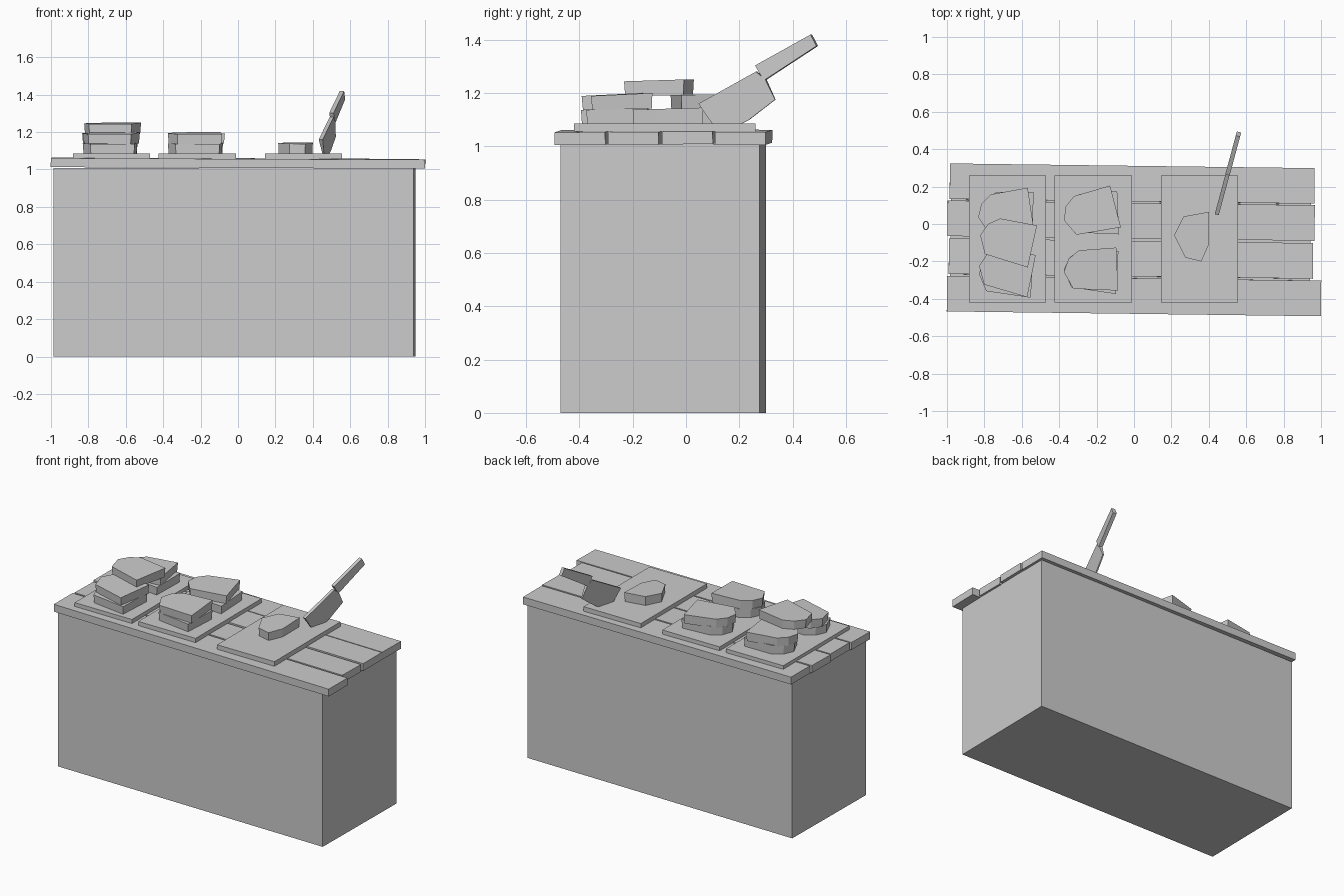
import bpy, bmesh
from math import radians
from mathutils import Vector

if "Cube" in bpy.data.objects:
    bpy.data.objects.remove(bpy.data.objects["Cube"])


def finish(name, bm, loc=(0, 0, 0), rot=(0, 0, 0)):
    bmesh.ops.recalc_face_normals(bm, faces=bm.faces)
    mesh = bpy.data.meshes.new(name)
    bm.to_mesh(mesh)
    bm.free()
    ob = bpy.data.objects.new(name, mesh)
    bpy.context.collection.objects.link(ob)
    ob.location = loc
    ob.rotation_euler = [radians(a) for a in rot]
    return ob


def box(name, loc, size, rot=(0, 0, 0)):
    bm = bmesh.new()
    bmesh.ops.create_cube(bm, size=1)
    bmesh.ops.scale(bm, vec=size, verts=bm.verts)
    return finish(name, bm, loc, rot)


def loft(name, bottom, top, loc=(0, 0, 0), rot=(0, 0, 0)):
    """Closed solid between two matching outlines."""
    bm = bmesh.new()
    a = [bm.verts.new(p) for p in bottom]
    b = [bm.verts.new(p) for p in top]
    bm.faces.new(a)
    bm.faces.new(b)
    for i in range(len(a)):
        j = (i + 1) % len(a)
        bm.faces.new((a[i], a[j], b[j], b[i]))
    return finish(name, bm, loc, rot)


# Counter body, turned slightly
box("counter_body", (-0.018, -0.085, 0.504), (1.925, 0.745, 1.008), (0, 0, -0.74))

# Worktop planks: left x, right x, centre y, z, roll
planks = [(-1.0, 1.0, -0.385, 1.033, 0.4), (-0.99, 0.957, -0.185, 1.034, -0.5),
          (-0.997, 0.966, 0.018, 1.036, 0.3), (-0.985, 0.965, 0.216, 1.034, -0.3)]
for i, (x0, x1, y, z, roll) in enumerate(planks):
    box(f"worktop_plank_{i + 1}", ((x0 + x1) / 2, y, z), (x1 - x0, 0.19, 0.048),
        (roll, 0.25, -0.74))

# Cutting boards
for i, x in enumerate((-0.677, -0.218, 0.35)):
    box(f"cutting_board_{i + 1}", (x, -0.08, 1.07), (0.413, 0.68, 0.03))

# Meat slabs
FULL = [(-.15, -.01), (-.125, .06), (-.07, .105), (.13, .12), (.14, -.11), (-.1, -.1)]
CUT = [(-.095, .01), (-.045, .11), (.09, .135), (.09, -.04), (.05, -.13), (-.035, -.11)]


def slab(name, shape, x, y, z, turn, tilt=0):
    h = 0.056
    low = [(px * 0.97, py * 0.97, 0) for px, py in shape]
    high = [(px, py, h + 0.03 * py) for px, py in shape]
    return loft(name, low, high, (x, y, z), (tilt, 0, turn))


slabs = [(-0.68, -0.27, 1.084, -6, 0), (-0.68, -0.25, 1.138, -14, 1),
         (-0.675, 0.06, 1.084, -4, 0), (-0.685, 0.06, 1.138, 6, -1),
         (-0.675, -0.09, 1.191, -15, 0),
         (-0.225, -0.25, 1.084, -6, 0), (-0.225, -0.245, 1.138, 0, 1),
         (-0.22, 0.055, 1.084, 0, 0), (-0.23, 0.06, 1.138, 12, -1)]
for i, s in enumerate(slabs):
    slab(f"meat_slab_{i + 1}", FULL, *s)
slab("meat_cut_piece", CUT, 0.31, -0.07, 1.085, 0)


# Cleaver: (y, z, half thickness) profiles in a leaning upright plane
def cleaver_part(name, profile):
    side = Vector((0.965, -0.26, 0))
    mid = [Vector((0.445 + (y - 0.06) * 0.27, y, z)) for y, z, _ in profile]
    loft(name, [m - side * p[2] for m, p in zip(mid, profile)],
         [m + side * p[2] for m, p in zip(mid, profile)])


cleaver_part("cleaver_blade", [(0.05, 1.16, .011), (0.265, 1.28, .011), (0.30, 1.25, .011),
                               (0.335, 1.175, .004), (0.235, 1.098, .004),
                               (0.205, 1.083, .004), (0.10, 1.083, .004)])
cleaver_part("cleaver_handle", [(0.262, 1.303, .012), (0.47, 1.419, .012),
                                (0.492, 1.376, .012), (0.295, 1.247, .012)])
